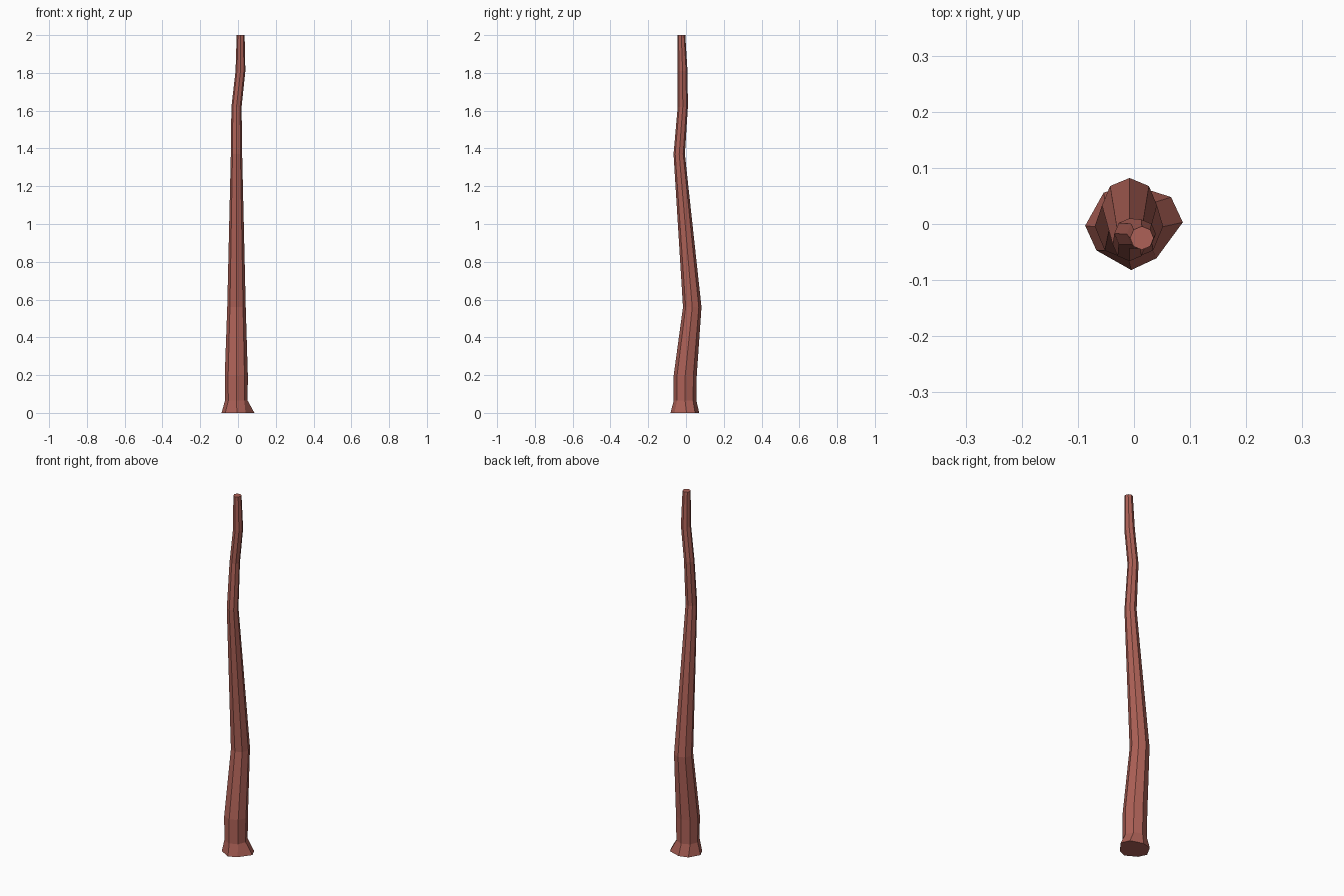
import bpy, bmesh, math

if "Cube" in bpy.data.objects:
    bpy.data.objects.remove(bpy.data.objects["Cube"])

bark = bpy.data.materials.new("red brown bark")
bark.diffuse_color = (0.42, 0.12, 0.095, 1)
bark.use_nodes = True
bark.node_tree.nodes["Principled BSDF"].inputs["Base Color"].default_value = bark.diffuse_color

SIDES = 8
# flared foot: uneven octagon (x, y)
foot = [(0.087, 0.003), (0.066, 0.048), (-0.003, 0.07), (-0.054, 0.056),
        (-0.087, -0.003), (-0.067, -0.047), (-0.005, -0.082), (0.04, -0.061)]
# bent trunk: height, centre x, centre y, radius
rings = [(0.065, -0.009, -0.005, 0.060), (0.20, -0.009, -0.004, 0.061),
         (0.56, -0.008, 0.033, 0.049), (1.37, -0.008, -0.036, 0.030),
         (1.62, -0.008, -0.017, 0.027), (1.81, 0.013, -0.018, 0.026),
         (2.00, 0.014, -0.025, 0.021)]

bm = bmesh.new()
loops = [[bm.verts.new((x, y, 0)) for x, y in foot]]
for z, cx, cy, r in rings:
    loops.append([bm.verts.new((cx + r * math.cos(math.tau * i / SIDES),
                                cy + r * math.sin(math.tau * i / SIDES), z))
                  for i in range(SIDES)])

# skin between neighbouring rings, then caps
for a, b in zip(loops, loops[1:]):
    for i in range(SIDES):
        j = (i + 1) % SIDES
        bm.faces.new((a[i], a[j], b[j], b[i]))
bm.faces.new(loops[0][::-1])
bm.faces.new(loops[-1])

mesh = bpy.data.meshes.new("trunk")
bm.to_mesh(mesh)
bm.free()
mesh.materials.append(bark)
trunk = bpy.data.objects.new("trunk", mesh)
bpy.context.collection.objects.link(trunk)
